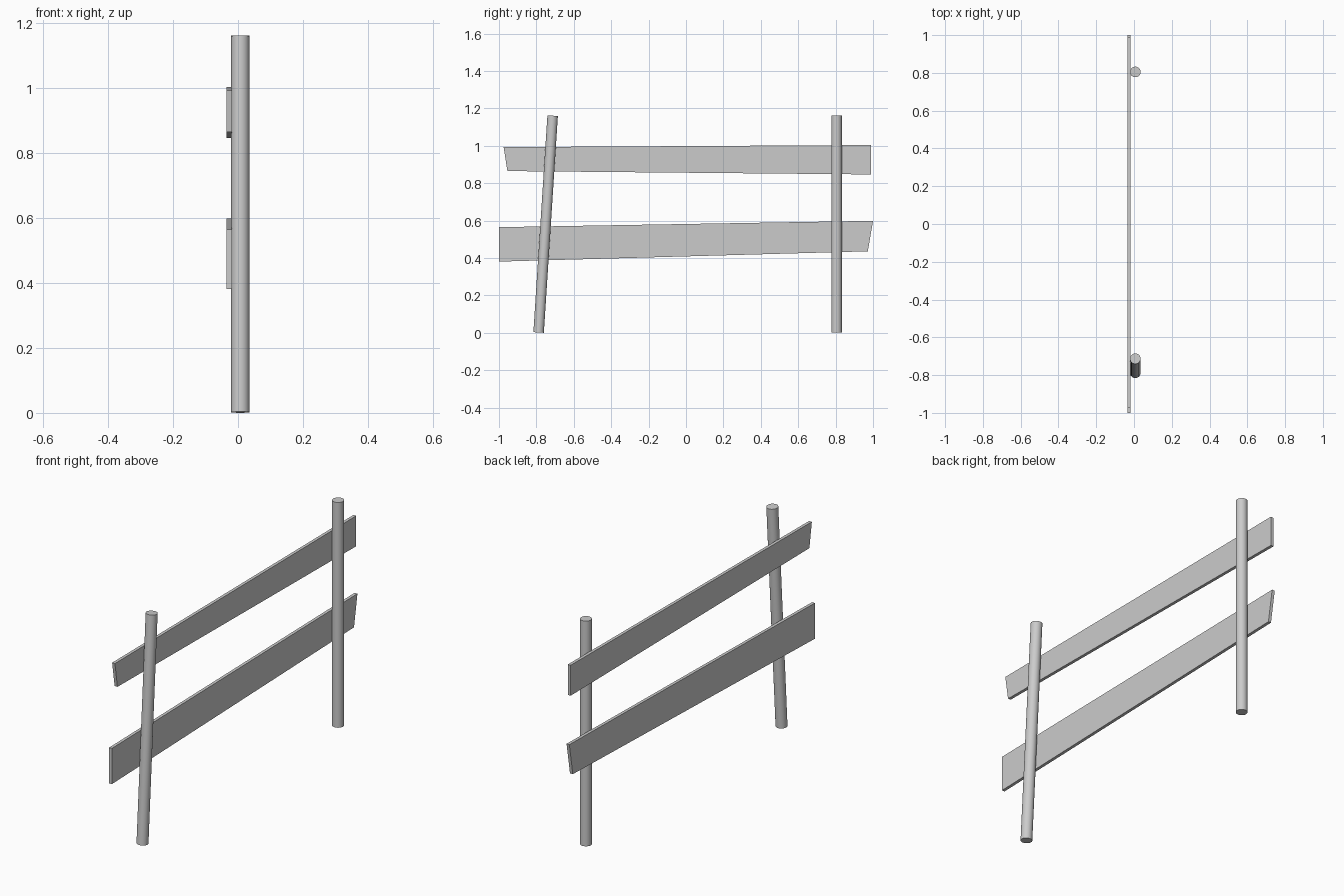
import bpy, bmesh
from mathutils import Vector

if "Cube" in bpy.data.objects:
    bpy.data.objects.remove(bpy.data.objects["Cube"])


def plank(name, outline, x0=-0.035, x1=-0.019):
    """Board with a four-sided (y, z) outline, extruded along x."""
    bm = bmesh.new()
    face = bm.faces.new([bm.verts.new((x0, y, z)) for y, z in outline])
    res = bmesh.ops.extrude_face_region(bm, geom=[face])
    verts = [v for v in res["geom"] if isinstance(v, bmesh.types.BMVert)]
    bmesh.ops.translate(bm, verts=verts, vec=(x1 - x0, 0, 0))
    bmesh.ops.recalc_face_normals(bm, faces=bm.faces)
    mesh = bpy.data.meshes.new(name)
    bm.to_mesh(mesh)
    bm.free()
    bpy.context.collection.objects.link(bpy.data.objects.new(name, mesh))


def post(name, bottom, top, radius=0.028):
    """Round post between two points."""
    a, b = Vector(bottom), Vector(top)
    bpy.ops.mesh.primitive_cylinder_add(vertices=32, radius=radius,
                                        depth=(b - a).length, location=(a + b) / 2)
    ob = bpy.context.object
    ob.name = name
    ob.rotation_euler = (b - a).to_track_quat('Z', 'Y').to_euler()
    bpy.ops.object.shade_smooth_by_angle()


# Posts: one upright, one leaning
post("upright_post", (0.007, 0.805, 0.002), (0.007, 0.805, 1.163))
post("leaning_post", (0.007, -0.788, 0.002), (0.007, -0.713, 1.161))

# Uneven rails nailed to the left side of the posts
plank("upper_rail", [(-0.975, 0.993), (-0.955, 0.865), (0.99, 0.847), (0.99, 1.004)])
plank("lower_rail", [(-1.0, 0.565), (-1.0, 0.381), (0.972, 0.436), (1.0, 0.599)])
